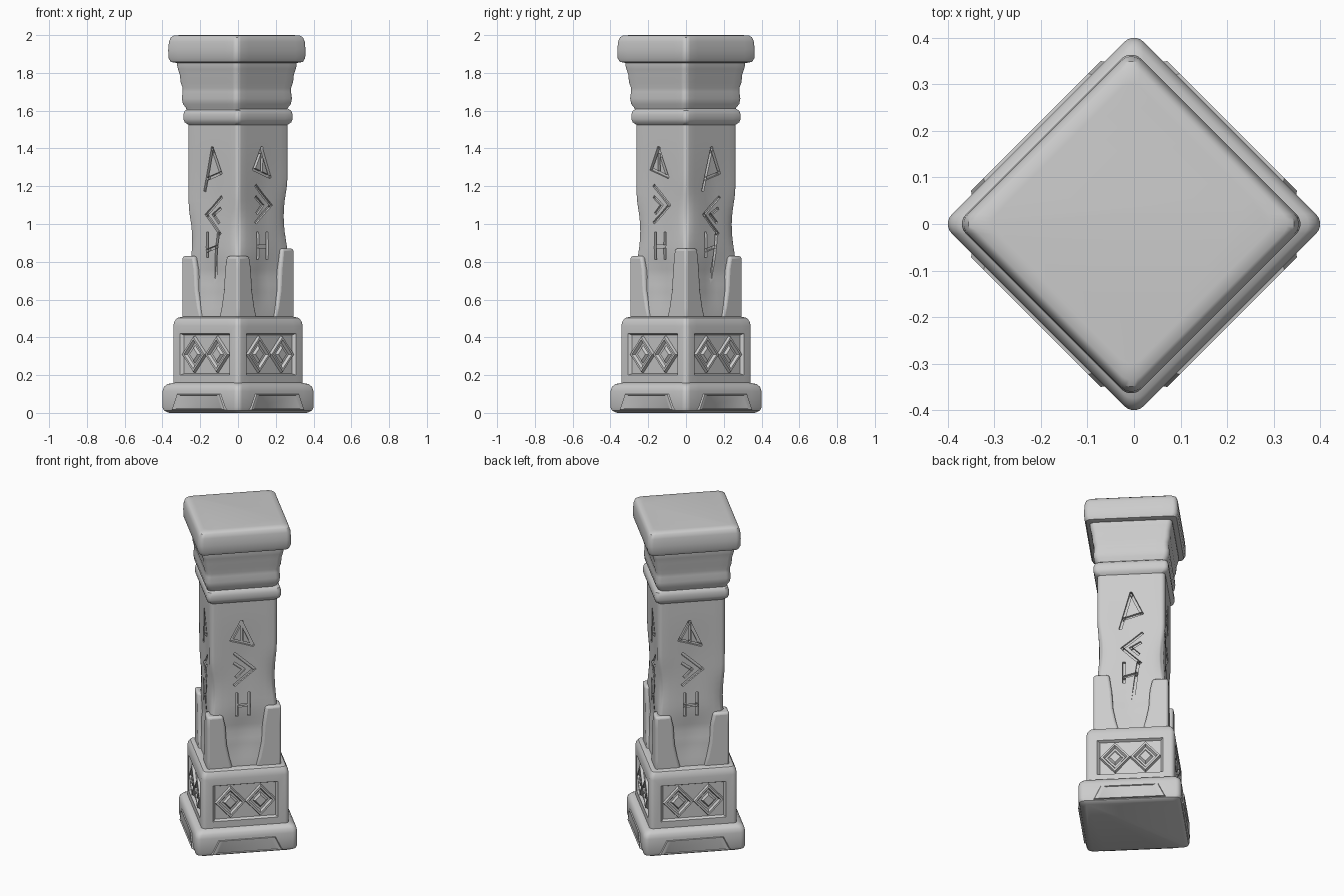
import bpy, bmesh, math
from mathutils import Matrix, Vector

if "Cube" in bpy.data.objects:
    bpy.data.objects.remove(bpy.data.objects["Cube"], do_unlink=True)

stone = bpy.data.materials.new("grey_stone")
stone.use_nodes = True
GREY = (0.6, 0.6, 0.6, 1)
stone.diffuse_color = GREY
stone.node_tree.nodes["Principled BSDF"].inputs["Base Color"].default_value = GREY

ROOT2 = math.sqrt(2)


def turn(k):
    """Quarter turns of the pillar, which stands corner to the front."""
    return Matrix.Rotation(math.pi / 4 + k * math.pi / 2, 4, "Z")


def finish(name, bm, k=0, bevel=0, shift=(0, 0, 0)):
    bmesh.ops.recalc_face_normals(bm, faces=bm.faces)
    bm.transform(Matrix.Translation(shift) @ turn(k))
    mesh = bpy.data.meshes.new(name)
    bm.to_mesh(mesh)
    bm.free()
    mesh.materials.append(stone)
    ob = bpy.data.objects.new(name, mesh)
    bpy.context.collection.objects.link(ob)
    if bevel:
        mod = ob.modifiers.new("soft_edges", "BEVEL")
        mod.width, mod.segments = bevel, 3
    return ob


def skin(bm, loops):
    """Join closed loops of points into a capped solid."""
    rings = [[bm.verts.new(p) for p in loop] for loop in loops]
    n = len(rings[0])
    for a, b in zip(rings, rings[1:]):
        for i in range(n):
            j = (i + 1) % n
            bm.faces.new((a[i], a[j], b[j], b[i]))
    bm.faces.new(rings[0])
    bm.faces.new(rings[-1])


def square(d, z, r):
    """Rounded square with half diagonal d and corner radius r."""
    c = (d + r * (ROOT2 - 1)) / ROOT2 - r
    pts = []
    for k in range(4):
        spin = Matrix.Rotation(k * math.pi / 2, 3, "Z")
        for i in range(6):
            t = i / 5 * math.pi / 2
            pts.append(spin @ Vector((c + r * math.cos(t), c + r * math.sin(t), z)))
        for i in range(1, 8):
            pts.append(spin @ Vector((c - 2 * c * i / 8, c + r, z)))
    return pts


def stack(name, profile, r, shift=(0, 0, 0), warp=None):
    bm = bmesh.new()
    skin(bm, [square(d, z, r) for d, z in profile])
    if warp:
        for v in bm.verts:
            v.co = warp(v.co)
    return finish(name, bm, shift=shift)


def cut(target, cutter):
    mod = target.modifiers.new("cut", "BOOLEAN")
    mod.object, mod.solver, mod.use_self = cutter, "EXACT", True
    bpy.context.view_layer.objects.active = target
    bpy.ops.object.modifier_apply(modifier=mod.name)
    bpy.data.objects.remove(cutter, do_unlink=True)


def relief(name, outline, face, steps, k):
    """Stepped ornament on one side; steps are (scale, height)."""
    mid = sum((Vector(p) for p in outline), Vector((0, 0))) / len(outline)
    bm = bmesh.new()
    loops = []
    for s, h in steps:
        flat = [mid + (Vector(p) - mid) * s for p in outline]
        loops.append([(p.x, -face - h, p.y) for p in flat])
    skin(bm, loops)
    return finish(name, bm, k)


def strokes(name, lines, face, k, width=0.016, depth=0.016):
    """Thin bars following polylines, used to carve the signs."""
    bm = bmesh.new()
    for line in lines:
        for a, b in zip(line, line[1:]):
            a, b = Vector(a), Vector(b)
            along = (b - a).normalized() * width / 2
            side = Vector((-along.y, along.x))
            quad = [a - along + side, b + along + side, b + along - side, a - along - side]
            skin(bm, [[(p.x, -face + off, p.y) for p in quad] for off in (depth, -0.03)])
    return finish(name, bm, k)


def bump(x, centre, reach):
    t = min(abs(x - centre) / reach, 1)
    return (1 - t * t) ** 2


def weather(co):
    """Worn corners, shallow hollows on the sides, a scoop at the foot."""
    x, y, z = co
    corner = min(abs(x), abs(y)) / max(abs(x), abs(y))
    lean = 0.08 * (x > 0) - 0.05 * (y > 0)
    worn = 0.09 * corner ** 4 * bump(z, 0.96 + lean, 0.2)
    hollow = 0.05 * (1 - corner) * bump(z, 1.1, 0.35)
    scoop = 0.1 * (1 - corner) * bump(z, 0.68, 0.2)
    s = 1 - worn - hollow - scoop
    return Vector((x * s, y * s, z))


# Foot slab and plinth
stack("base_slab", [(0.365, 0), (0.392, 0.012), (0.4, 0.03), (0.4, 0.115), (0.392, 0.138),
                    (0.375, 0.152), (0.33, 0.162)], 0.03)
plinth = stack("plinth", [(0.343, 0.13), (0.343, 0.46), (0.337, 0.485), (0.322, 0.503),
                          (0.29, 0.51)], 0.025)

# Shaft
rows = [(0.262 + 0.012 * (i < 6), 0.48 + i * 1.08 / 27) for i in range(28)]
shaft = stack("shaft", rows, 0.025, warp=weather)

# Collar, capital and top slab
stack("collar", [(0.262, 1.525), (0.282, 1.538), (0.29, 1.555), (0.29, 1.58), (0.282, 1.6),
                 (0.262, 1.612)], 0.025)
stack("capital", [(0.262, 1.59), (0.27, 1.615), (0.286, 1.635), (0.292, 1.665), (0.287, 1.7),
                  (0.287, 1.72), (0.298, 1.75), (0.302, 1.79), (0.312, 1.82), (0.317, 1.84),
                  (0.317, 1.88)], 0.03, shift=(-0.006, -0.004, 0))
stack("top_slab", [(0.315, 1.852), (0.35, 1.858), (0.362, 1.878), (0.364, 1.92), (0.36, 1.965),
                   (0.35, 1.988), (0.335, 1.997), (0.3, 2.0)], 0.03, shift=(-0.006, 0, 0))

# Carved signs: two sets that alternate around the shaft
SIGNS = [
    [[(-0.015, 1.4), (-0.07, 1.29), (0.05, 1.25), (-0.015, 1.4)], [(-0.012, 1.4), (-0.012, 1.28)],
     [(-0.05, 1.2), (0.06, 1.1), (-0.05, 1.01)], [(-0.05, 1.14), (0, 1.1), (-0.04, 1.06)],
     [(-0.04, 0.82), (-0.04, 0.95)], [(0.03, 0.82), (0.03, 0.95)], [(-0.04, 0.88), (0.03, 0.88)]],
    [[(0, 1.4), (-0.06, 1.18)], [(0, 1.4), (0.06, 1.27), (-0.04, 1.24)],
     [(0.06, 1.14), (-0.05, 1.05), (0.05, 0.95)], [(0.05, 1.08), (0, 1.05), (0.04, 1.01)],
     [(-0.04, 0.95), (-0.04, 0.83)], [(0.04, 0.95), (0.01, 0.72)], [(-0.04, 0.86), (0.03, 0.88)]],
]
PANEL = [(-0.185, 0.2), (0.185, 0.2), (0.185, 0.42), (-0.185, 0.42)]
TRAPEZOID = [(-0.205, 0.015), (0.205, 0.015), (0.165, 0.1), (-0.165, 0.1)]
P_FACE, B_FACE = 0.2498, 0.2916

for k in range(4):
    cut(shaft, strokes("sign_cutter", SIGNS[k % 2], 0.188, k))
    cut(plinth, relief("panel_cutter", PANEL, P_FACE, [(0.93, -0.016), (1.05, 0.01)], k))

    # Pair of nested diamonds in the plinth panel
    for u in (-0.086, 0.086):
        diamond = [(u - 0.09, 0.31), (u, 0.21), (u + 0.09, 0.31), (u, 0.41)]
        relief("plinth_diamond", diamond, P_FACE - 0.018,
               [(1, 0), (0.92, 0.018), (0.76, 0.018), (0.64, 0.003), (0.48, 0.003), (0.34, 0.016)], k)

    # Framed trapezoid on the foot slab
    relief("base_panel", TRAPEZOID, B_FACE - 0.004,
           [(1, 0), (0.96, 0.011), (0.88, 0.011), (0.82, 0.005)], k)

    # Corner guard hugging the shaft, wider at its foot
    top = 0.87 if k == 3 else 0.83
    bm = bmesh.new()
    loops = []
    for leg, z in ((0.15, 0.49), (0.13, 0.56), (0.112, 0.65), (0.105, 0.76), (0.09, top)):
        a, t = 0.212, 0.05
        ell = [(a, a), (a - leg, a), (a - leg, a - t), (a - t, a - t), (a - t, a - leg), (a, a - leg)]
        loops.append([(x, y, z) for x, y in ell])
    skin(bm, loops)
    finish("corner_guard", bm, k, bevel=0.014)

# Smooth shading with crisp edges
for ob in bpy.context.scene.objects:
    ob.select_set(ob.type == "MESH")
bpy.context.view_layer.objects.active = shaft
bpy.ops.object.shade_smooth_by_angle(angle=math.radians(35))
